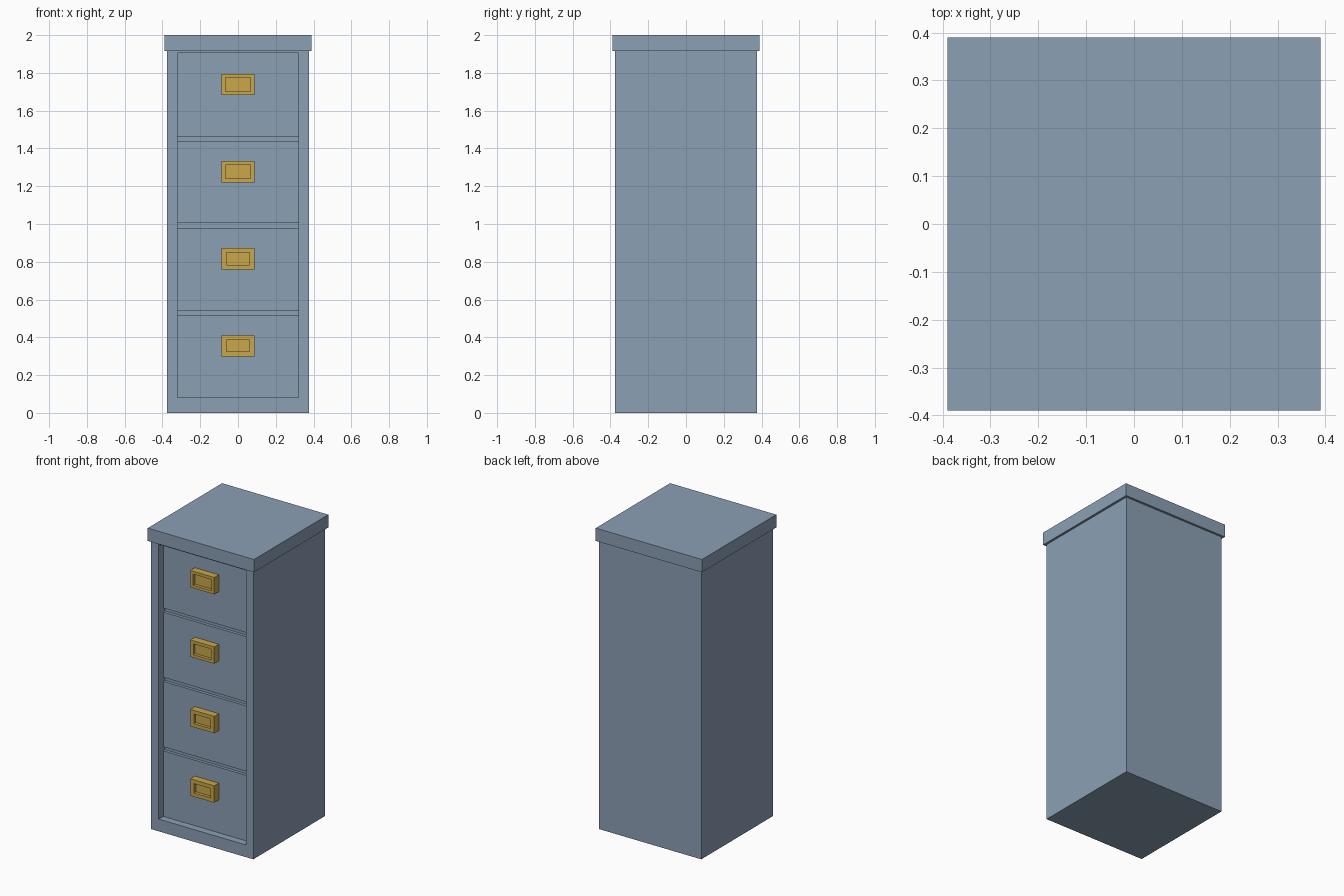
import bpy, bmesh

if "Cube" in bpy.data.objects:
    bpy.data.objects.remove(bpy.data.objects["Cube"])


def material(name, rgb):
    m = bpy.data.materials.new(name)
    m.diffuse_color = (*rgb, 1)
    m.use_nodes = True
    m.node_tree.nodes["Principled BSDF"].inputs["Base Color"].default_value = m.diffuse_color
    return m


steel = material("blue grey steel", (0.26, 0.35, 0.455))
brass = material("brass", (0.58, 0.39, 0.07))


def recessed_box(name, mat, x, y, z, opening=None, depth=0):
    """Box from (min, max) ranges; opening = (half width, z0, z1) sunk into the front."""
    bm = bmesh.new()
    bmesh.ops.create_cube(bm, size=1)
    for v in bm.verts:
        v.co = [r[0] if c < 0 else r[1] for c, r in zip(v.co, (x, y, z))]
    bm.normal_update()
    if opening:
        half, z0, z1 = opening
        zmid = (z[0] + z[1]) / 2
        front = next(f for f in bm.faces if f.normal.y < -0.9)
        # rim around the opening
        bmesh.ops.inset_region(bm, faces=[front], thickness=0.005)
        for v in front.verts:
            v.co.x = half if v.co.x > 0 else -half
            v.co.z = z1 if v.co.z > zmid else z0
        # straight walls of the recess
        back = bmesh.ops.extrude_discrete_faces(bm, faces=[front])["faces"][0]
        for v in back.verts:
            v.co.y += depth
    bmesh.ops.recalc_face_normals(bm, faces=bm.faces)
    me = bpy.data.meshes.new(name)
    bm.to_mesh(me)
    bm.free()
    me.materials.append(mat)
    ob = bpy.data.objects.new(name, me)
    bpy.context.collection.objects.link(ob)
    return ob


W, FRONT, DRAWER_Y, GROOVE_Y = 0.375, -0.375, -0.327, -0.307

# Cabinet body with front recess, and overhanging top
recessed_box("cabinet_body", steel, (-W, W), (FRONT, W), (0, 1.915),
             (0.32, 0.081, 1.904), GROOVE_Y - FRONT)
recessed_box("cabinet_top", steel, (-0.39, 0.39), (-0.39, 0.39), (1.915, 2.0))

# Drawer fronts with grooves between, each with a hollowed pull
drawers = [(0.081, 0.516), (0.543, 0.977), (1.004, 1.437), (1.464, 1.904)]
pocket_half = [0.061, 0.062, 0.066, 0.067]
for i, (z0, z1) in enumerate(drawers):
    recessed_box(f"drawer_front_{i + 1}", steel, (-0.32, 0.32), (DRAWER_Y, GROOVE_Y), (z0, z1))
    zc = 0.355 + i * 0.461
    h = pocket_half[i]
    recessed_box(f"drawer_pull_{i + 1}", brass, (-0.088, 0.088), (FRONT, DRAWER_Y),
                 (zc - 0.056, zc + 0.056), (h, zc - h + 0.03, zc + h - 0.03), 0.02)
